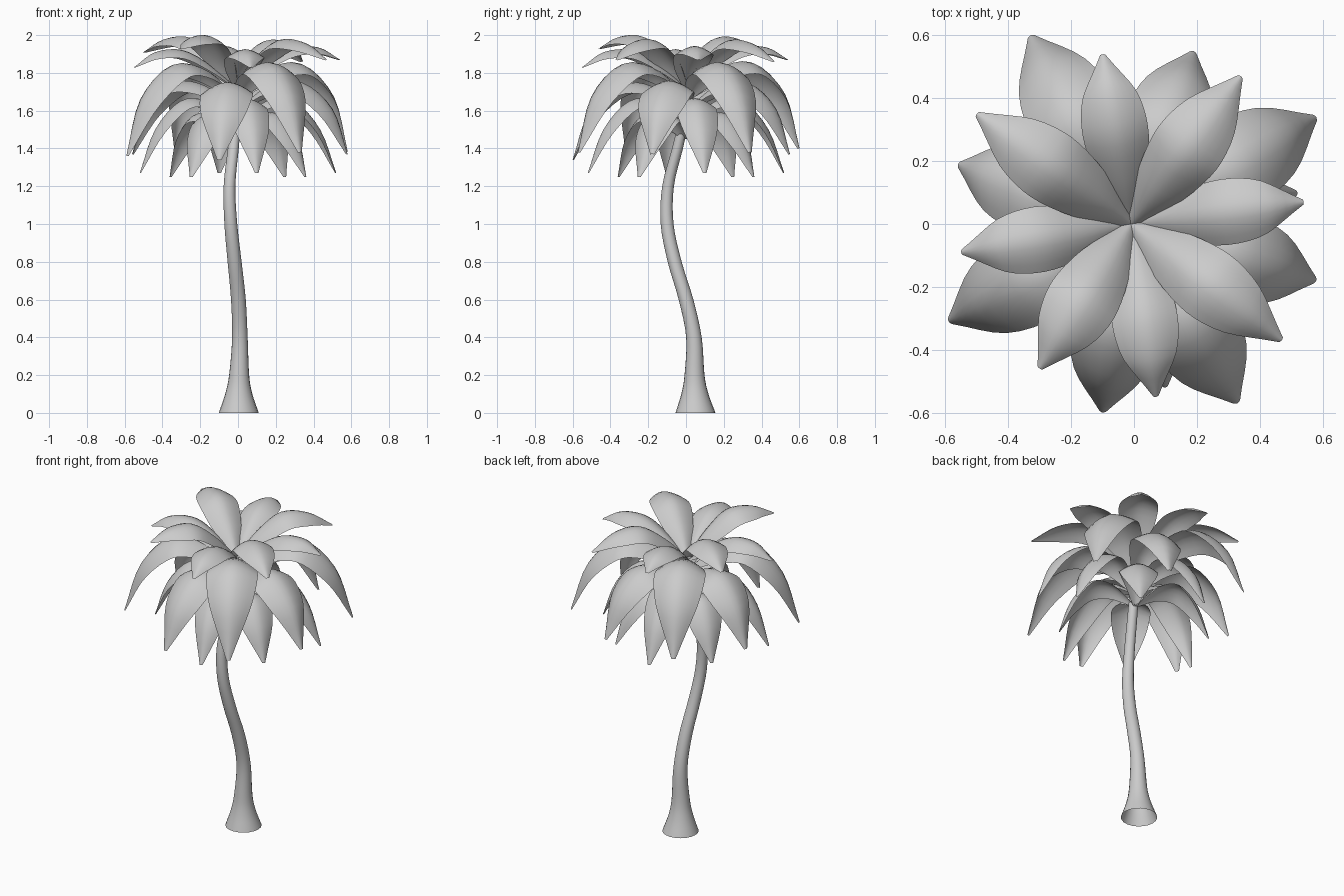
import bpy, bmesh, math
from mathutils import Vector, Matrix

cube = bpy.data.objects.get("Cube")
if cube:
    bpy.data.objects.remove(cube, do_unlink=True)

grey = bpy.data.materials.new("plain_grey")
grey.use_nodes = True
colour = (0.6, 0.6, 0.6, 1)
grey.diffuse_color = colour
grey.node_tree.nodes["Principled BSDF"].inputs["Base Color"].default_value = colour


def smooth_path(points, steps):
    """Catmull-Rom samples through points of any dimension."""
    pts = [Vector(p) for p in points]
    pts = [pts[0] * 2 - pts[1]] + pts + [pts[-1] * 2 - pts[-2]]
    out = []
    for a, b, c, d in zip(pts, pts[1:], pts[2:], pts[3:]):
        for i in range(steps):
            t = i / steps
            out.append((b * 2 + (c - a) * t + (a * 2 - b * 5 + c * 4 - d) * t * t
                        + (b * 3 - a - c * 3 + d) * t ** 3) / 2)
    return out + [pts[-2]]


def skin(bm, rows, closed=False):
    """Join neighbouring rows of vertices with quads."""
    for low, high in zip(rows, rows[1:]):
        n = len(low)
        for i in range(n if closed else n - 1):
            j = (i + 1) % n
            bm.faces.new((low[i], low[j], high[j], high[i]))


def finish(bm, name, angle):
    mesh = bpy.data.meshes.new(name)
    bm.to_mesh(mesh)
    bm.free()
    obj = bpy.data.objects.new(name, mesh)
    bpy.context.collection.objects.link(obj)
    mesh.materials.append(grey)
    bpy.ops.object.select_all(action="DESELECT")
    obj.select_set(True)
    bpy.context.view_layer.objects.active = obj
    bpy.ops.object.shade_smooth_by_angle(angle=math.radians(angle))


# Trunk: curved open tube with a flared foot, as x, y, z, radius
trunk_points = [(.004, .05, 0, .106), (.004, .047, .1, .072), (.006, .045, .2, .053),
                (.01, .042, .4, .041), (.002, 0, .6, .039), (-.018, -.06, .8, .037),
                (-.038, -.1, 1, .034), (-.045, -.095, 1.2, .031),
                (-.025, -.045, 1.4, .029), (-.01, -.01, 1.55, .026)]
bm = bmesh.new()
rings = []
SIDES = 20
for x, y, z, r in smooth_path(trunk_points, 4):
    rings.append([bm.verts.new((x + r * math.cos(a), y + r * math.sin(a), z))
                  for a in (math.tau * i / SIDES for i in range(SIDES))])
skin(bm, rings, closed=True)
finish(bm, "trunk", 50)

CENTRE = Vector((-.01, 0, 0))


# Frond: arched leaf blade whose edges droop below the midrib
def frond(name, spine, half_width, tip):
    tip_x, tip_y, lift = tip
    reach = math.hypot(tip_x - CENTRE.x, tip_y)
    turn = Matrix.Rotation(math.atan2(tip_y, tip_x - CENTRE.x), 3, "Z")
    path = smooth_path([(r * reach, z + lift * r * r) for r, z in spine], 4)
    shape = smooth_path([(.12, 0), (.76, 0), (1, 0), (.8, 0), (.08, 0)], 4)
    bm = bmesh.new()
    rows = []
    for i, (p, s) in enumerate(zip(path, shape)):
        t = path[min(i + 1, len(path) - 1)] - path[max(i - 1, 0)]
        t.normalize()
        w = half_width * s.x
        row = []
        for k in range(-4, 5):
            u = k / 4
            drop = w * .45 * abs(u) ** 1.7
            local = Vector((p.x + t.y * drop, u * w, p.y - t.x * drop))
            row.append(bm.verts.new(turn @ local + CENTRE))
        rows.append(row)
    skin(bm, rows)
    bmesh.ops.recalc_face_normals(bm, faces=bm.faces)
    if sum(f.normal.z for f in bm.faces) < 0:
        bmesh.ops.reverse_faces(bm, faces=bm.faces)
    finish(bm, name, 80)


def ring(x, y):
    """Four tips a quarter turn apart."""
    return [(x, y, 0), (-y, x, 0), (-x, -y, 0), (y, -x, 0)]


# Crown layers: spine as (share of reach, height), half width, tips as x, y, lift
layers = {
    "top_frond": ([(0, 1.74), (.23, 1.88), (.49, 1.985), (.76, 1.98), (1, 1.91)], .115,
                  [(.34, .47, -.05), (-.5, .35, 0), (-.3, -.46, .02), (.47, -.37, -.04)]),
    "upper_frond": ([(0, 1.72), (.25, 1.84), (.52, 1.92), (.79, 1.91), (1, 1.83)], .105,
                    [(.54, .07, .04), (-.1, .54, .04), (-.55, -.09, 0), (.07, -.55, 0)]),
    "outer_frond": ([(0, 1.66), (.26, 1.81), (.57, 1.85), (.85, 1.68), (1, 1.38)], .15,
                    [(.58, .34, 0), (-.33, .6, .02), (-.59, -.31, -.02), (.33, -.57, 0)]),
    "middle_frond": ([(0, 1.6), (.29, 1.73), (.59, 1.75), (.86, 1.61), (1, 1.37)], .14,
                     [(.58, -.18, 0), (.19, .55, 0), (-.56, .19, 0), (-.1, -.6, -.03)]),
    "lower_frond": ([(0, 1.53), (.3, 1.65), (.58, 1.65), (.84, 1.5), (1, 1.27)], .11,
                    ring(.52, .1)),
    "bottom_frond": ([(0, 1.45), (.3, 1.57), (.6, 1.58), (.85, 1.45), (1, 1.25)], .115,
                     ring(.25, .36)),
}
for name, (spine, half_width, tips) in layers.items():
    for k, tip in enumerate(tips):
        frond(f"{name}_{k + 1}", spine, half_width, tip)
